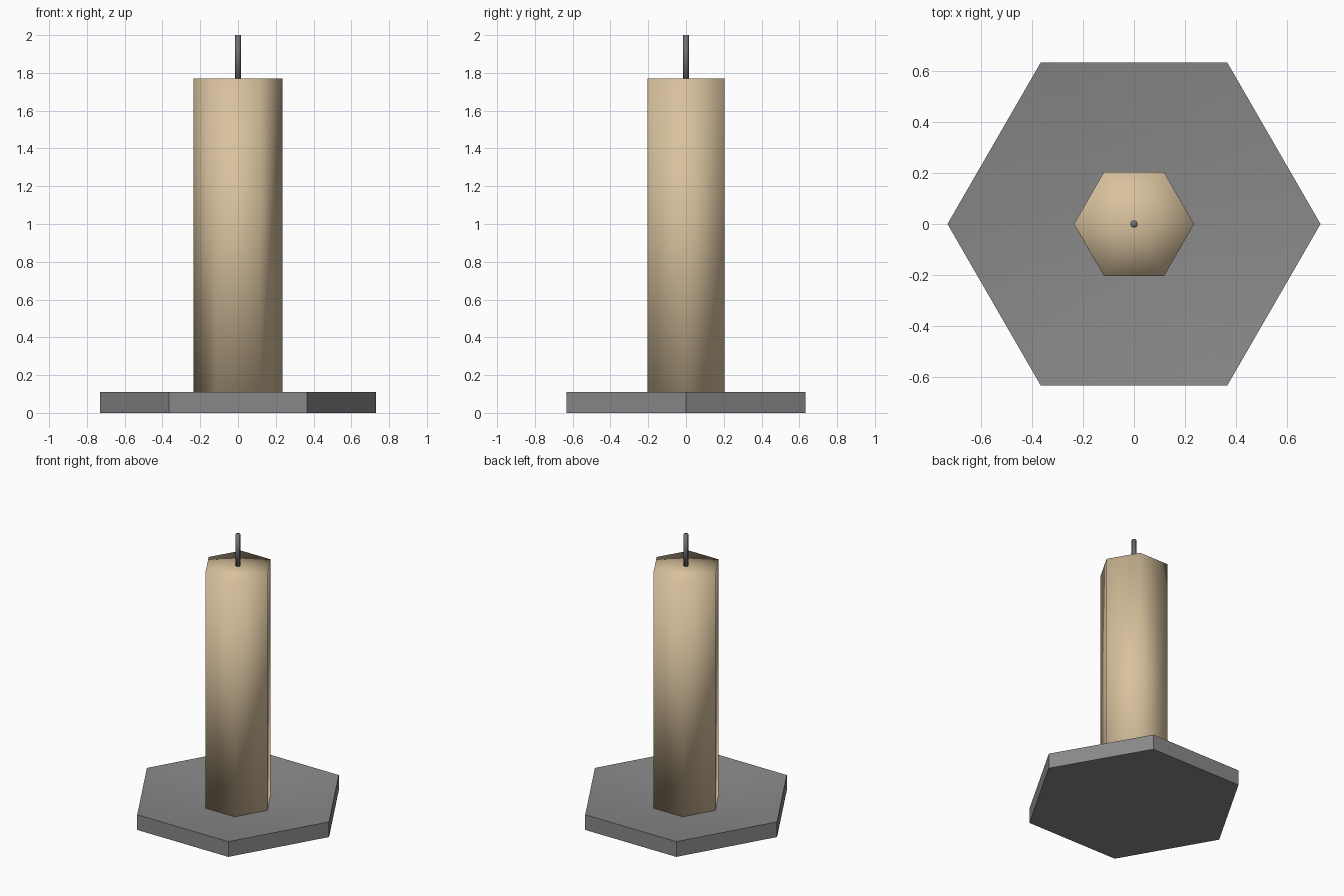
import bpy, bmesh, math

if "Cube" in bpy.data.objects:
    bpy.data.objects.remove(bpy.data.objects["Cube"])


def material(name, rgb):
    m = bpy.data.materials.new(name)
    m.diffuse_color = (*rgb, 1.0)
    m.use_nodes = True
    m.node_tree.nodes["Principled BSDF"].inputs["Base Color"].default_value = m.diffuse_color
    return m


def lathe(name, profile, sides, mat):
    """Revolve (radius, z) points in few sides; radius 0 gives a single pole."""
    bm = bmesh.new()
    rings = []
    for r, z in profile:
        if r == 0:
            rings.append([bm.verts.new((0, 0, z))] * sides)
        else:
            rings.append([bm.verts.new((r * math.cos(math.tau * i / sides),
                                        r * math.sin(math.tau * i / sides), z))
                          for i in range(sides)])
    for a, b in zip(rings, rings[1:]):
        for i in range(sides):
            j = (i + 1) % sides
            corners = list(dict.fromkeys([a[i], a[j], b[j], b[i]]))
            bm.faces.new(corners)
    bmesh.ops.recalc_face_normals(bm, faces=bm.faces)
    mesh = bpy.data.meshes.new(name)
    bm.to_mesh(mesh)
    bm.free()
    mesh.materials.append(mat)
    ob = bpy.data.objects.new(name, mesh)
    bpy.context.collection.objects.link(ob)
    return ob


stone = material("grey metal", (0.25, 0.25, 0.25))
wax = material("cream wax", (0.69, 0.54, 0.34))
string = material("dark grey wick", (0.17, 0.17, 0.185))

# Hexagonal tray, its top dished down to a flat floor
tray = lathe("tray", [(0, 0), (0.73, 0), (0.73, 0.11), (0.365, 0.06), (0, 0.06)], 6, stone)
bpy.context.view_layer.objects.active = tray
tray.select_set(True)
bpy.ops.object.shade_smooth_by_angle(angle=math.radians(30))

# Hexagonal candle, smooth shaded all over
candle = lathe("candle", [(0, 0.06), (0.235, 0.06), (0.235, 1.77), (0, 1.77)], 6, wax)
candle.data.shade_smooth()

# Thin wick
wick = lathe("wick", [(0, 1.76), (0.015, 1.76), (0.015, 2.0), (0, 2.0)], 8, string)
wick.data.shade_smooth()
